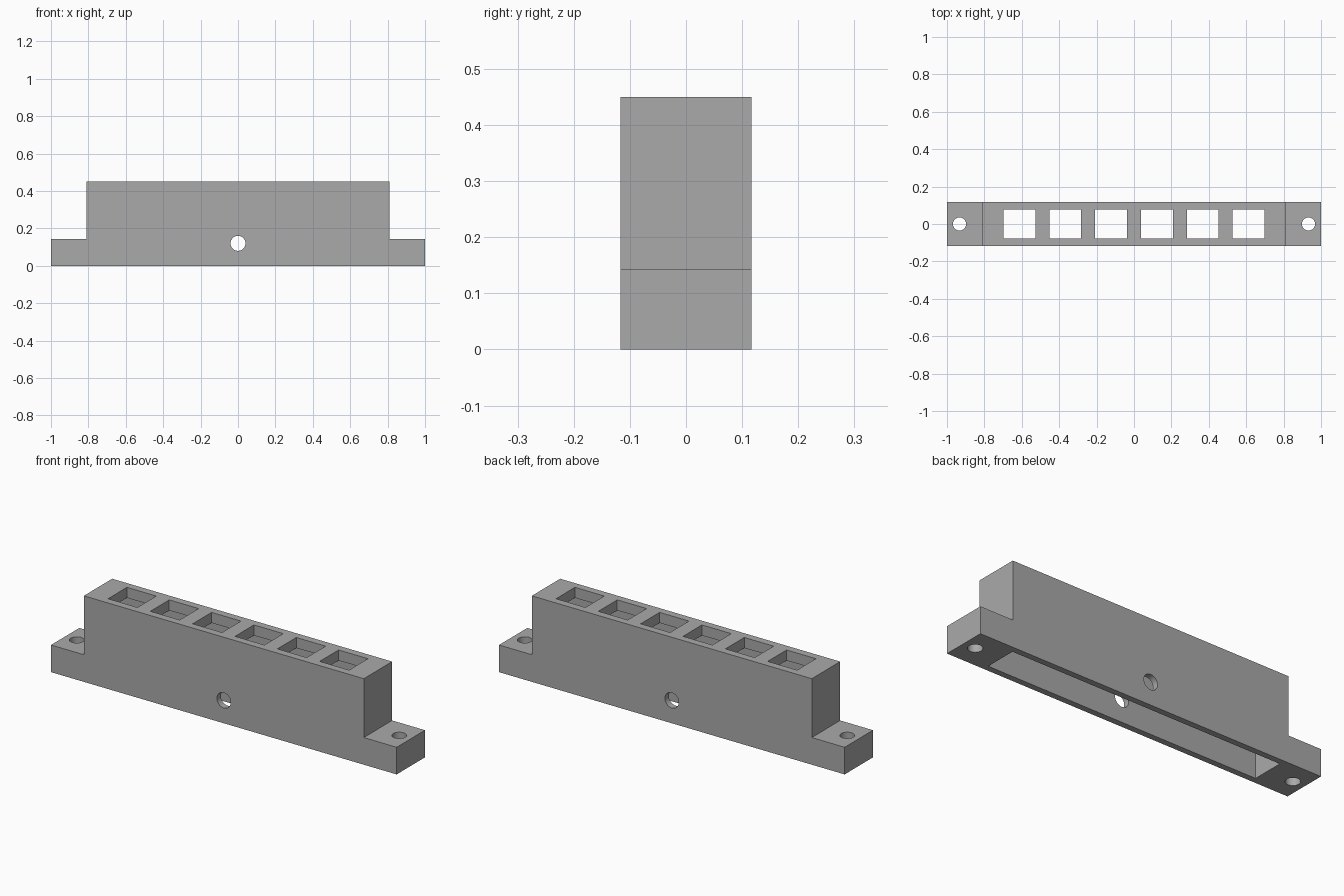
import bpy, bmesh, math
from mathutils import Matrix

if "Cube" in bpy.data.objects:
    bpy.data.objects.remove(bpy.data.objects["Cube"])

W = 0.117          # half depth of the block
BODY_X = 0.81      # half length of the raised body
BODY_Z = 0.45      # body height
FOOT_Z = 0.142     # mounting foot height
ROOF = 0.055       # thickness of the top wall

grey = bpy.data.materials.new("plain grey")
grey.diffuse_color = (0.4, 0.4, 0.4, 1)
grey.use_nodes = True
grey.node_tree.nodes["Principled BSDF"].inputs["Base Color"].default_value = grey.diffuse_color


def new_object(name, bm):
    bmesh.ops.recalc_face_normals(bm, faces=bm.faces)
    mesh = bpy.data.meshes.new(name)
    bm.to_mesh(mesh)
    bm.free()
    obj = bpy.data.objects.new(name, mesh)
    bpy.context.collection.objects.link(obj)
    return obj


def add_box(bm, x0, x1, y0, y1, z0, z1):
    m = Matrix.Translation(((x0 + x1) / 2, (y0 + y1) / 2, (z0 + z1) / 2))
    m = m @ Matrix.Diagonal((x1 - x0, y1 - y0, z1 - z0, 1))
    bmesh.ops.create_cube(bm, size=1, matrix=m)


def add_rod(bm, loc, radius, depth, rot=Matrix()):
    bmesh.ops.create_cone(bm, cap_ends=True, segments=48, radius1=radius, radius2=radius,
                          depth=depth, matrix=Matrix.Translation(loc) @ rot)


# Housing: stepped profile pushed through the depth
profile = [(-1, 0), (1, 0), (1, FOOT_Z), (BODY_X, FOOT_Z), (BODY_X, BODY_Z),
           (-BODY_X, BODY_Z), (-BODY_X, FOOT_Z), (-1, FOOT_Z)]
bm = bmesh.new()
face = bm.faces.new([bm.verts.new((x, -W, z)) for x, z in profile])
ext = bmesh.ops.extrude_face_region(bm, geom=[face])
bmesh.ops.translate(bm, vec=(0, 2 * W, 0),
                    verts=[v for v in ext["geom"] if isinstance(v, bmesh.types.BMVert)])
housing = new_object("slotted_housing", bm)
housing.data.materials.append(grey)

# Hollow inside, open at the bottom
bm = bmesh.new()
add_box(bm, -0.785, 0.785, -0.085, 0.085, -0.1, BODY_Z - ROOF)
cavity = new_object("cavity_cutter", bm)

# Six windows through the roof
bm = bmesh.new()
for i in range(6):
    cx = (i - 2.5) * 0.245
    add_box(bm, cx - 0.085, cx + 0.085, -0.078, 0.078, BODY_Z - ROOF - 0.05, BODY_Z + 0.1)
windows = new_object("window_cutter", bm)

# Screw holes in the feet and a cross hole through both long walls
bm = bmesh.new()
for s in (-1, 1):
    add_rod(bm, (s * 0.933, 0, FOOT_Z / 2), 0.035, 0.4)
add_rod(bm, (0, 0, 0.12), 0.04, 0.6, Matrix.Rotation(math.pi / 2, 4, 'X'))
holes = new_object("hole_cutter", bm)

for cutter in (cavity, windows, holes):
    cutter.hide_render = True
    cutter.hide_set(True)
    mod = housing.modifiers.new(cutter.name, 'BOOLEAN')
    mod.operation = 'DIFFERENCE'
    mod.solver = 'EXACT'
    mod.object = cutter

# Bake the cuts, drop the cutters, smooth only the round holes
bpy.context.view_layer.objects.active = housing
housing.select_set(True)
for mod in list(housing.modifiers):
    bpy.ops.object.modifier_apply(modifier=mod.name)
for cutter in (cavity, windows, holes):
    bpy.data.objects.remove(cutter)
bpy.ops.object.shade_smooth_by_angle(angle=math.radians(30))
